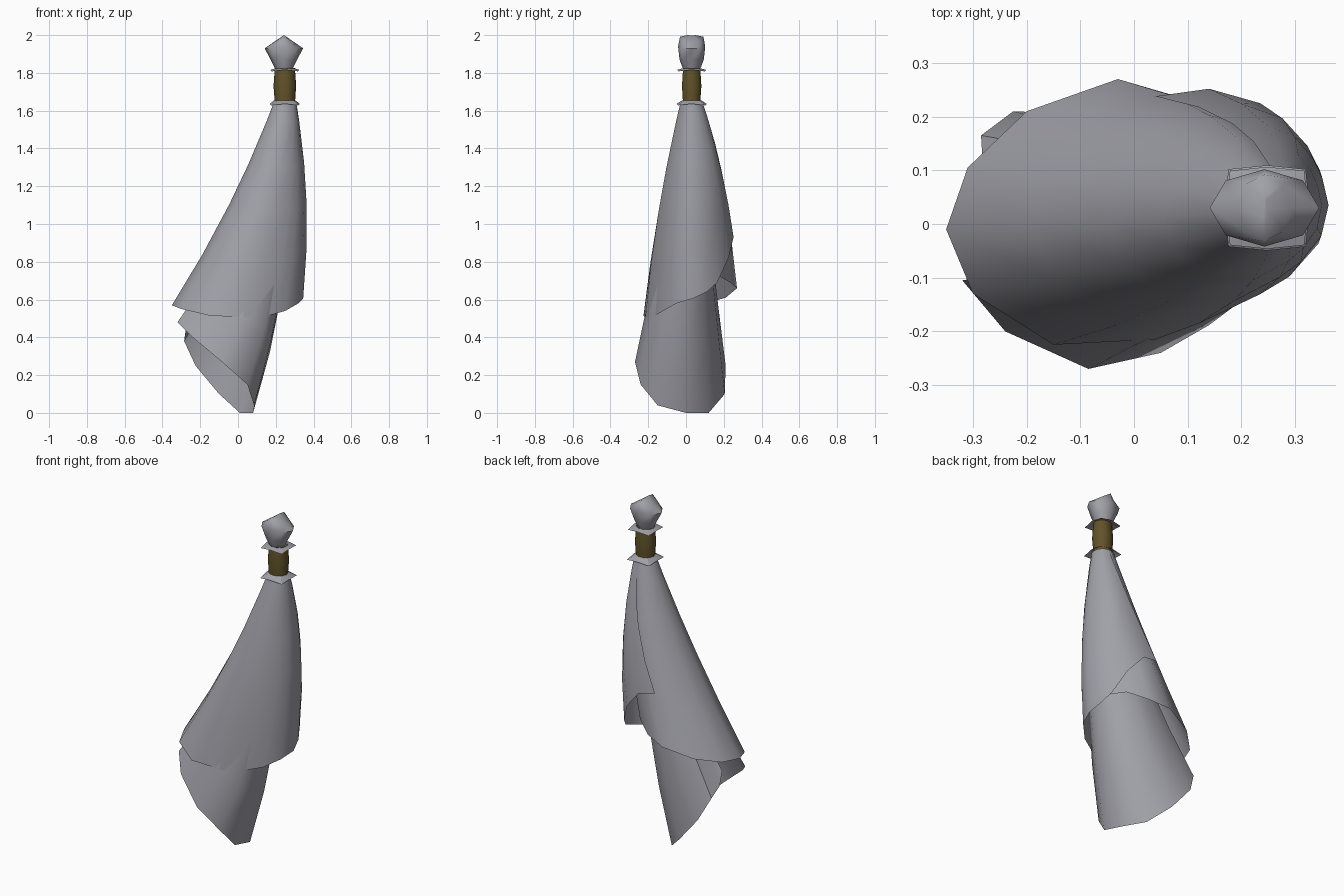
import bpy, math

if "Cube" in bpy.data.objects:
    bpy.data.objects.remove(bpy.data.objects["Cube"])

CX, CY = 0.248, 0.03          # axis of the handle


def material(name, rgb):
    m = bpy.data.materials.new(name)
    m.diffuse_color = (*rgb, 1)
    m.use_nodes = True
    m.node_tree.nodes["Principled BSDF"].inputs["Base Color"].default_value = m.diffuse_color
    return m


GREY = material("grey cloth", (0.35, 0.35, 0.39))
BROWN = material("brown binding", (0.12, 0.085, 0.022))


def make(name, rows, mat, closed=False, cap_top=False, cap_bottom=False, angle=50):
    """Skin rows of points (top row first, points clockwise from above)."""
    n = len(rows[0])
    verts = [p for row in rows for p in row]
    faces = []
    for j in range(len(rows) - 1):
        for i in range(n if closed else n - 1):
            k = (i + 1) % n
            faces.append((j * n + i, j * n + k, (j + 1) * n + k, (j + 1) * n + i))
    if cap_top:
        faces.append(tuple(reversed(range(n))))
    if cap_bottom:
        faces.append(tuple(range(len(verts) - n, len(verts))))
    me = bpy.data.meshes.new(name)
    me.from_pydata(verts, [], faces)
    me.materials.append(mat)
    ob = bpy.data.objects.new(name, me)
    bpy.context.collection.objects.link(ob)
    bpy.ops.object.select_all(action='DESELECT')
    ob.select_set(True)
    bpy.context.view_layer.objects.active = ob
    bpy.ops.object.shade_smooth_by_angle(angle=math.radians(angle))
    return ob


def ring(n, rx, ry, z, phase=0.0):
    return [(CX + rx * math.cos(phase - 2 * math.pi * i / n),
             CY + ry * math.sin(phase - 2 * math.pi * i / n), z) for i in range(n)]


def drape(name, rim, top_z, top_r, steps, shift, swell):
    """Cloth gathered at the handle and falling to a free rim."""
    rows = []
    for t in steps:
        bulge = 4 * t * (1 - t)
        row = []
        for x, y, z in rim:
            a = math.atan2(y - 0.02, x)
            tx, ty = CX + top_r * math.cos(a), CY + top_r * math.sin(a)
            row.append((tx + (x - tx) * t + shift * bulge,
                        ty + (y - ty) * t + swell * bulge * math.sin(a),
                        top_z + (z - top_z) * t))
        rows.append(row)
    return make(name, rows, GREY)


# outer wrap: starts at the back flap, goes round the front, tucks under itself
outer_rim = [
    (0.04, 0.238, 0.95), (0.14, 0.252, 0.93), (0.235, 0.225, 0.82),
    (0.295, 0.165, 0.69), (0.325, 0.11, 0.64), (0.345, 0.035, 0.605),
    (0.32, -0.05, 0.58), (0.25, -0.12, 0.54), (0.18, -0.155, 0.52),
    (0.04, -0.215, 0.505), (-0.15, -0.225, 0.515), (-0.30, -0.13, 0.55),
    (-0.35, -0.01, 0.57), (-0.31, 0.105, 0.58), (-0.20, 0.21, 0.61),
    (-0.03, 0.27, 0.66), (0.09, 0.235, 0.69), (0.19, 0.165, 0.73),
    (0.25, 0.08, 0.73)]
drape("outer_cloth", outer_rim, 1.635, 0.062, (0, 0.08, 0.3, 0.5, 0.75, 1), 0.035, 0.022)

# inner wrap: longer, open on the left side
inner_rim = [
    (-0.32, -0.105, 0.48), (-0.24, -0.20, 0.40), (-0.085, -0.27, 0.27),
    (0.05, -0.24, 0.15), (0.085, -0.15, 0.04), (0.08, 0.0, 0.0),
    (0.01, 0.12, 0.0), (-0.10, 0.205, 0.10), (-0.225, 0.21, 0.25),
    (-0.285, 0.165, 0.38), (-0.28, 0.08, 0.42), (-0.265, 0.035, 0.49)]
drape("inner_cloth", inner_rim[::-1], 1.62, 0.04, (0, 0.2, 0.4, 0.6, 0.8, 1), 0.075, -0.008)

# brown binding around the handle
make("binding", [ring(10, r, r * 0.9, z) for r, z in
                 ((0.053, 1.825), (0.055, 1.80), (0.060, 1.73), (0.056, 1.68), (0.054, 1.64))],
     BROWN, closed=True, cap_top=True, cap_bottom=True)


# ragged collars above and below the binding
def collar(name, z_in, z_out, reach, r_in):
    inner = ring(8, r_in, r_in * 0.9, z_in, math.pi / 4)
    outer = []
    for i in range(8):
        a = math.pi / 4 - i * math.pi / 4
        r = reach if i % 2 == 0 else reach * 0.78
        outer.append((CX + r * math.cos(a), CY + r * math.sin(a),
                      z_out + (0 if i % 2 == 0 else 0.008)))
    make(name, [inner, outer], GREY, closed=True, angle=25)


collar("lower_collar", 1.655, 1.628, 0.102, 0.056)
collar("upper_collar", 1.826, 1.808, 0.098, 0.045)

# knob of bunched cloth, folded to a ridge running front to back
head = []
for rx, ry, z in ((0.004, 0.02, None), (0.05, 0.062, None), (0.102, 0.072, 1.93),
                  (0.070, 0.064, 1.87), (0.046, 0.045, 1.82)):
    row = ring(8, rx, ry, 0)
    head.append([(x - 0.005, y, z if z else 2.0 - 0.68 * abs(x - CX) - 0.2 * max(0, abs(y - CY) - 0.02))
                 for x, y, _ in row])
# soften the widest ring so its front and back rise toward the ridge
head[2] = [(x, y, z + 0.25 * max(0, 0.04 - abs(x - CX + 0.005))) for x, y, z in head[2]]
make("knob", head, GREY, closed=True, cap_top=True, cap_bottom=True, angle=60)
